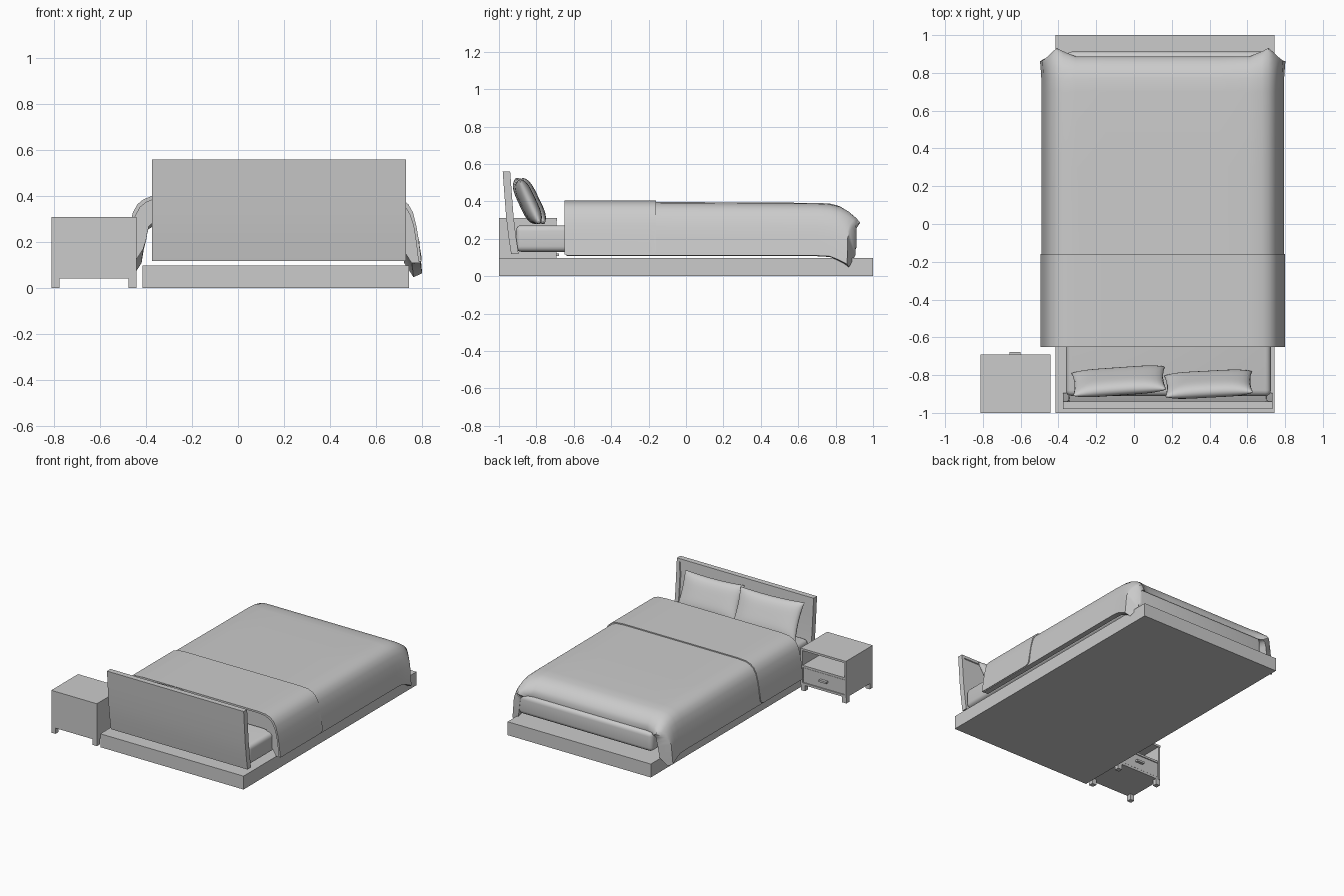
import bpy, bmesh, math
from mathutils import Matrix

if "Cube" in bpy.data.objects:
    bpy.data.objects.remove(bpy.data.objects["Cube"])

grey = bpy.data.materials.new("plain grey")
grey.use_nodes = True
grey.diffuse_color = (0.6, 0.6, 0.6, 1)
grey.node_tree.nodes["Principled BSDF"].inputs["Base Color"].default_value = (0.6, 0.6, 0.6, 1)


def finish(name, bm, smooth=None):
    bmesh.ops.recalc_face_normals(bm, faces=bm.faces)
    mesh = bpy.data.meshes.new(name)
    bm.to_mesh(mesh)
    bm.free()
    mesh.materials.append(grey)
    ob = bpy.data.objects.new(name, mesh)
    bpy.context.collection.objects.link(ob)
    if smooth:
        bpy.ops.object.select_all(action='DESELECT')
        ob.select_set(True)
        bpy.context.view_layer.objects.active = ob
        bpy.ops.object.shade_smooth_by_angle(angle=math.radians(smooth))
    return ob


def box(name, x, y, z, bevel=0.0, segments=4):
    bm = bmesh.new()
    bmesh.ops.create_cube(bm, size=1)
    for v in bm.verts:
        v.co = [a + (c + 0.5) * (b - a) for c, (a, b) in zip(v.co, (x, y, z))]
    if bevel:
        bmesh.ops.bevel(bm, geom=bm.edges[:], offset=bevel, segments=segments,
                        profile=0.5, affect='EDGES')
    return finish(name, bm, 40 if bevel else None)


def loft(name, rings, smooth):
    """Skin a list of closed rings and cap both ends."""
    bm = bmesh.new()
    rows = [[bm.verts.new(p) for p in ring] for ring in rings]
    n = len(rows[0])
    for a, b in zip(rows, rows[1:]):
        for i in range(n):
            j = (i + 1) % n
            bm.faces.new((a[i], a[j], b[j], b[i]))
    half = n // 2
    for row in (rows[0], rows[-1]):  # caps as strips between outer and inner
        for i in range(half - 1):
            bm.faces.new((row[i], row[i + 1], row[n - 2 - i], row[n - 1 - i]))
    return finish(name, bm, smooth)


# Bed base and mattress
box("platform", (-0.415, 0.745), (-1, 1), (0, 0.098))
box("mattress", (-0.36, 0.725), (-0.91, 0.912), (0.13, 0.272), 0.03)

# Leaning headboard with a shallow recessed panel on the bed side
bm = bmesh.new()
side = [(-0.98, 0.56), (-0.972, 0.45), (-0.962, 0.32), (-0.949, 0.21), (-0.935, 0.118)]
ring = side + [(y + 0.04, z) for y, z in reversed(side)]
ends = [[bm.verts.new((x, y, z)) for y, z in ring] for x in (-0.375, 0.732)]
n = len(ring)
panel = []
for i in range(n):
    j = (i + 1) % n
    f = bm.faces.new((ends[0][i], ends[0][j], ends[1][j], ends[1][i]))
    if len(side) <= i < n - 1:
        panel.append(f)
for end in ends:
    bm.faces.new(end)
bmesh.ops.recalc_face_normals(bm, faces=bm.faces)
bmesh.ops.inset_region(bm, faces=panel, thickness=0.03, depth=0)
bmesh.ops.inset_region(bm, faces=panel, thickness=0.004, depth=-0.006)
finish("headboard", bm, 25)

# Duvet: half cross-section as (distance from the centre line, height)
CENTRE = 0.152
OUTER = [(0, 0.4), (0.3, 0.4), (0.46, 0.4), (0.525, 0.395), (0.56, 0.381), (0.585, 0.36),
         (0.605, 0.325), (0.62, 0.27), (0.63, 0.21), (0.642, 0.11)]
INNER = [(0, 0.285), (0.3, 0.285), (0.46, 0.285), (0.50, 0.285), (0.525, 0.282), (0.54, 0.27),
         (0.547, 0.24), (0.552, 0.21), (0.565, 0.17), (0.605, 0.108)]


def both_sides(half):
    return [(-d, z) for d, z in reversed(half[1:])] + half


def drape(d, z, y, drop, inside):
    """Place a section point, letting the cloth fall and flare at the foot."""
    f = max(0, (y - 0.76) / 0.125)
    high = min(1, max(0, (z - 0.2) / 0.19))
    fall = drop * (0.15 if inside else high)
    corner = 0.045 * math.exp(-((abs(d) - 0.555) / 0.04) ** 2) * f * f
    low = (1 - high) * f
    if inside and abs(d) < 0.53:
        low = 0
    x = CENTRE + d + math.copysign(0.012 * low, d) * min(1, abs(d))
    return (x, y + corner - 0.025 * low * f, z - fall - 0.045 * low * (z < 0.2))


stations = [(-0.64, 0), (-0.16, 0.003), (0.3, 0.006), (0.7, 0.008), (0.77, 0.012),
            (0.82, 0.025), (0.855, 0.05), (0.875, 0.075), (0.887, 0.1)]
rings = []
for y, drop in stations:
    rings.append([drape(d, z, y, drop, False) for d, z in both_sides(OUTER)]
                 + [drape(d, z, y, drop, True) for d, z in reversed(both_sides(INNER))])
loft("duvet", rings, 50)

# Folded-back band over the head end of the duvet
rings = []
for y, raise_hem in ((-0.65, 0), (-0.19, 0), (-0.17, 0.006), (-0.16, 0.02)):
    ring = []
    for grow, order in ((0.005, 1), (-0.008, -1)):
        for d, z in both_sides(OUTER)[::order]:
            hem = raise_hem + 0.005 if z < 0.15 else 0
            ring.append((CENTRE + d * (1 + grow / 0.64), y, z + grow * (z > 0.3) + hem))
    rings.append(ring)
loft("duvet_fold", rings, 50)


# Plump pillows with pinched corners, leaning on the headboard
def pillow(name, location, width, height, thick, lean, turn):
    bm = bmesh.new()
    steps = 16
    place = (Matrix.Translation(location) @ Matrix.Rotation(math.radians(turn), 4, 'Z')
             @ Matrix.Rotation(math.radians(lean), 4, 'X'))
    for s in (1, -1):
        grid = []
        for i in range(steps + 1):
            u = -math.cos(math.pi * i / steps)
            row = []
            for j in range(steps + 1):
                v = -math.cos(math.pi * j / steps)
                x = width / 2 * u * (1 - 0.05 * (1 - v * v))
                y = height / 2 * v * (1 - 0.07 * (1 - u * u))
                puff = max(0, (1 - u ** 4) * (1 - v ** 4)) ** 0.5
                row.append(bm.verts.new(place @ Matrix.Translation((x, y, s * thick / 2 * puff)).to_translation()))
            grid.append(row)
        for a, b in zip(grid, grid[1:]):
            for j in range(steps):
                bm.faces.new((a[j], a[j + 1], b[j + 1], b[j]))
    bmesh.ops.remove_doubles(bm, verts=bm.verts, dist=0.0005)
    finish(name, bm, 60)


pillow("right_pillow", (-0.08, -0.833, 0.402), 0.495, 0.275, 0.085, 116, 4)
pillow("left_pillow", (0.395, -0.848, 0.398), 0.465, 0.265, 0.085, 115, 3)

# Nightstand, open towards the foot of the bed
X0, X1, Y0, Y1 = -0.812, -0.443, -1.0, -0.69
box("nightstand_top", (X0, X1), (Y0, Y1), (0.295, 0.31))
box("nightstand_back", (X0, X1), (Y0, Y0 + 0.015), (0.042, 0.295))
box("nightstand_floor", (X0, X1), (Y0, Y1 - 0.005), (0.042, 0.058))
box("nightstand_shelf", (X0, X1), (Y0, Y1 - 0.005), (0.17, 0.185))
for side_name, a in (("right", X0), ("left", X1 - 0.015)):
    box("nightstand_%s_panel" % side_name, (a, a + 0.015), (Y0, Y1 - 0.003), (0.042, 0.295))
box("drawer_front", (X0 + 0.018, X1 - 0.018), (Y1 - 0.03, Y1 - 0.008), (0.061, 0.167))
box("drawer_handle", (-0.66, -0.6), (Y1 - 0.01, Y1 + 0.012), (0.108, 0.122))
for a in (X0, X1 - 0.034):
    for b in (Y0, Y1 - 0.039):
        box("nightstand_leg", (a, a + 0.034), (b, b + 0.034), (0, 0.044))
